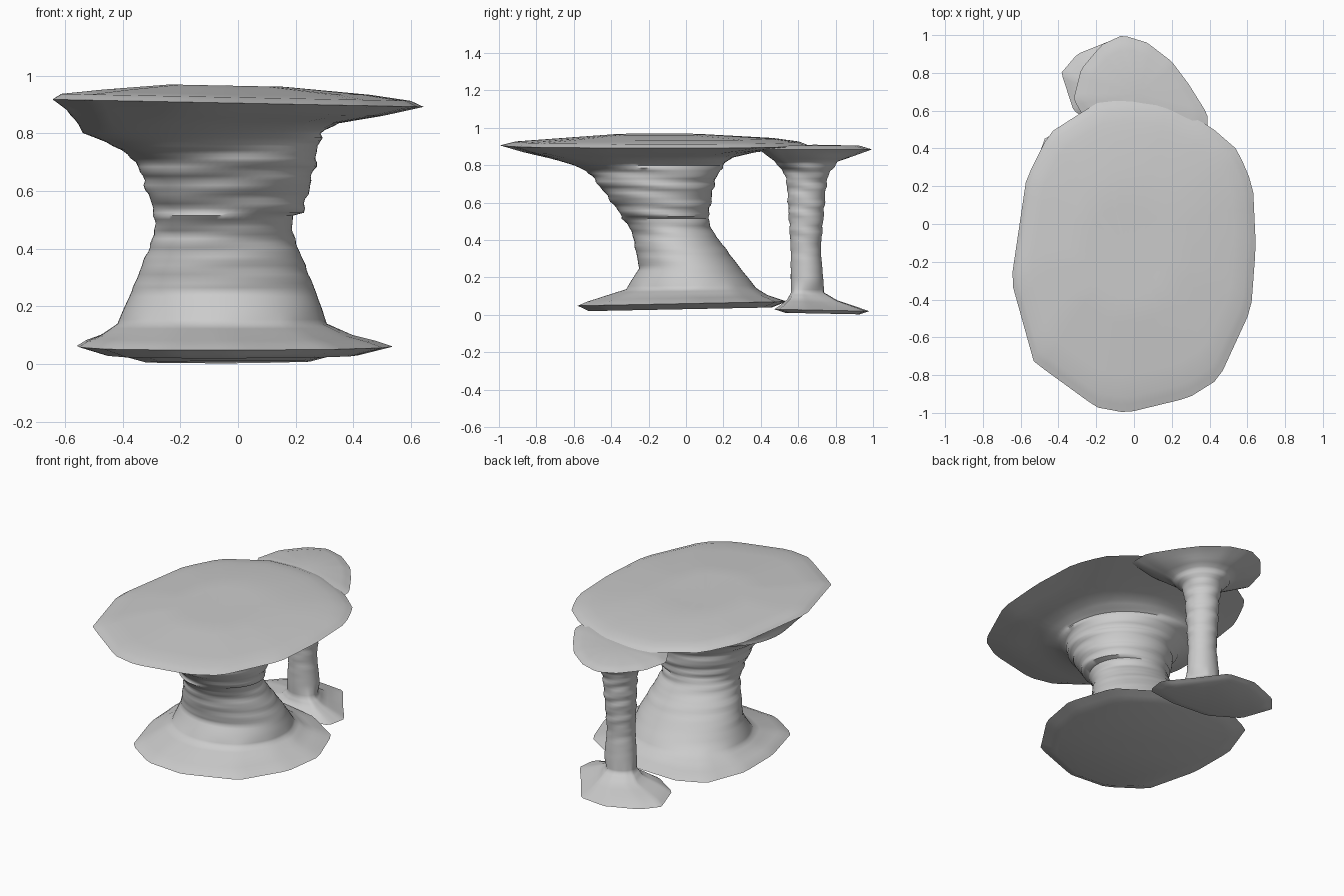
import bpy, bmesh, math

cube = bpy.data.objects.get("Cube")
if cube:
    bpy.data.objects.remove(cube, do_unlink=True)

stone = bpy.data.materials.new("grey_stone")
stone.use_nodes = True
grey = (0.6, 0.6, 0.6, 1)
stone.diffuse_color = grey
stone.node_tree.nodes["Principled BSDF"].inputs["Base Color"].default_value = grey

SIDES = 64
ANGLES = [math.tau * i / SIDES for i in range(SIDES)]
CIRCLE = [(math.cos(a), math.sin(a)) for a in ANGLES]


def unit_outline(points):
    """Sample an outline by angle, scaled to a box of half size one."""
    xs, ys = zip(*points)
    cx, cy = (min(xs) + max(xs)) / 2, (min(ys) + max(ys)) / 2
    hx, hy = (max(xs) - min(xs)) / 2, (max(ys) - min(ys)) / 2
    corners = [((x - cx) / hx, (y - cy) / hy) for x, y in points]
    edges = list(zip(corners, corners[1:] + corners[:1]))
    outline = []
    for dx, dy in CIRCLE:
        reach = 0
        for (ax, ay), (bx, by) in edges:
            ex, ey = bx - ax, by - ay
            det = dx * ey - dy * ex
            if abs(det) > 1e-9:
                along = (ax * dy - ay * dx) / det
                if -1e-6 <= along <= 1 + 1e-6:
                    reach = max(reach, (ax * ey - ay * ex) / det)
        outline.append((dx * reach, dy * reach))
    return outline


def smooth_ramp(value, low, high):
    t = max(0, min(1, (value - low) / (high - low)))
    return t * t * (3 - 2 * t)


def refine(rings, step):
    """Add rings in between along tall stretches of a profile."""
    yield rings[0]
    for low, high in zip(rings, rings[1:]):
        count = max(1, math.ceil((high[0] - low[0]) / step))
        for k in range(1, count + 1):
            yield [p + (q - p) * k / count for p, q in zip(low, high)]


def loft(name, rings, foot, cap, ripple, foot_tilt, cap_tilt, dip):
    """Stack rings given as height, left, right, front, back."""
    bm = bmesh.new()
    loops = []
    for z, left, right, front, back in refine(rings, 0.016):
        cx, cy = (left + right) / 2, (front + back) / 2
        foot_part = 1 - smooth_ramp(z, 0.06, 0.2)
        cap_part = smooth_ramp(z, 0.78, 0.88)
        column_part = 1 - foot_part - cap_part
        # Worn horizontal ridges fade in up the column
        ridge = ripple * column_part * smooth_ramp(z, 0.15, 0.6)
        loop = []
        for a, c, f, t in zip(ANGLES, CIRCLE, foot, cap):
            u, v = [c[k] * column_part + f[k] * foot_part + t[k] * cap_part
                    for k in (0, 1)]
            wave = math.sin(z * 75 + 1.5 * math.sin(a * 2))
            wave += 0.7 * math.sin(z * 128 + 2 * math.sin(a + 1))
            grow = 1 + ridge * wave
            x = cx + u * grow * (right - left) / 2
            y = cy + v * grow * (back - front) / 2
            lift = foot_part * foot_tilt * (y - cy) + cap_part * cap_tilt * x
            loop.append(bm.verts.new((x, y, z + lift)))
        loops.append(loop)
    for low, high in zip(loops, loops[1:]):
        for i in range(SIDES):
            j = (i + 1) % SIDES
            bm.faces.new((low[i], low[j], high[j], high[i]))
    bm.faces.new(loops[0][::-1])
    # Close the top with a fan that dips in the middle
    end = loops[-1]
    centre = bm.verts.new((cx, cy, z - dip))
    for i in range(SIDES):
        bm.faces.new((end[i], end[(i + 1) % SIDES], centre))
    mesh = bpy.data.meshes.new(name)
    bm.to_mesh(mesh)
    bm.free()
    mesh.materials.append(stone)
    obj = bpy.data.objects.new(name, mesh)
    bpy.context.collection.objects.link(obj)
    bpy.ops.object.select_all(action='DESELECT')
    obj.select_set(True)
    bpy.context.view_layer.objects.active = obj
    bpy.ops.object.shade_smooth_by_angle(angle=math.radians(60))


# Large table: broad slab on a leaning waisted column with a flared foot
slab_edge = unit_outline([
    (-.03, .66), (.15, .64), (.4, .52), (.55, .39), (.63, .2), (.645, -.12),
    (.62, -.45), (.45, -.82), (.29, -.92), (-.04, -1), (-.2, -.97),
    (-.53, -.73), (-.65, -.3), (-.57, .24), (-.45, .48), (-.2, .64)])
foot_edge = unit_outline([
    (-.05, .53), (-.3, .54), (-.47, .46), (-.56, .2), (-.55, -.1),
    (-.46, -.42), (-.25, -.56), (0, -.58), (.33, -.46), (.5, -.2),
    (.54, .05), (.44, .33), (.2, .48)])
table_rings = [
    (.03, -.46, .42, -.52, .46),
    (.06, -.56, .54, -.58, .54),
    (.08, -.53, .48, -.53, .49),
    (.1, -.48, .4, -.46, .44),
    (.14, -.42, .31, -.32, .38),
    (.25, -.37, .27, -.25, .29),
    (.45, -.29, .19, -.29, .14),
    (.515, -.29, .19, -.34, .12),
    (.525, -.29, .225, -.34, .12),
    (.7, -.35, .27, -.47, .15),
    (.77, -.45, .28, -.53, .18),
    (.8, -.54, .29, -.6, .2),
    (.84, -.57, .35, -.75, .25),
    (.87, -.6, .5, -.88, .38),
    (.905, -.65, .645, -1, .66),
    (.925, -.62, .6, -.92, .61),
    (.943, -.47, .46, -.68, .48),
    (.965, -.24, .16, -.38, .09)]
loft("large_table", table_rings, foot_edge, slab_edge,
     ripple=.016, foot_tilt=.02, cap_tilt=-.02, dip=.02)

# Small table: thin column behind, its top tucked under the slab
seat_edge = unit_outline([
    (-.06, 1), (.07, .96), (.2, .86), (.29, .74), (.39, .58), (.39, .44),
    (.2, .39), (0, .4), (-.2, .45), (-.32, .66), (-.28, .82), (-.17, .95)])
base_edge = unit_outline([
    (-.1, .98), (.08, .96), (.19, .8), (.32, .63), (.3, .5), (.1, .47),
    (-.15, .49), (-.32, .6), (-.385, .8), (-.3, .9)])
stool_rings = [
    (.007, -.32, .25, .53, .93),
    (.025, -.385, .32, .47, .98),
    (.045, -.33, .26, .5, .92),
    (.08, -.15, .17, .54, .81),
    (.12, -.09, .12, .56, .74),
    (.35, -.07, .1, .56, .72),
    (.7, -.08, .12, .54, .75),
    (.77, -.1, .14, .52, .77),
    (.82, -.15, .19, .47, .82),
    (.86, -.26, .32, .42, .93),
    (.885, -.32, .39, .39, 1),
    (.905, -.25, .31, .45, .93)]
loft("small_table", stool_rings, base_edge, seat_edge,
     ripple=.03, foot_tilt=-.02, cap_tilt=0, dip=-.005)
